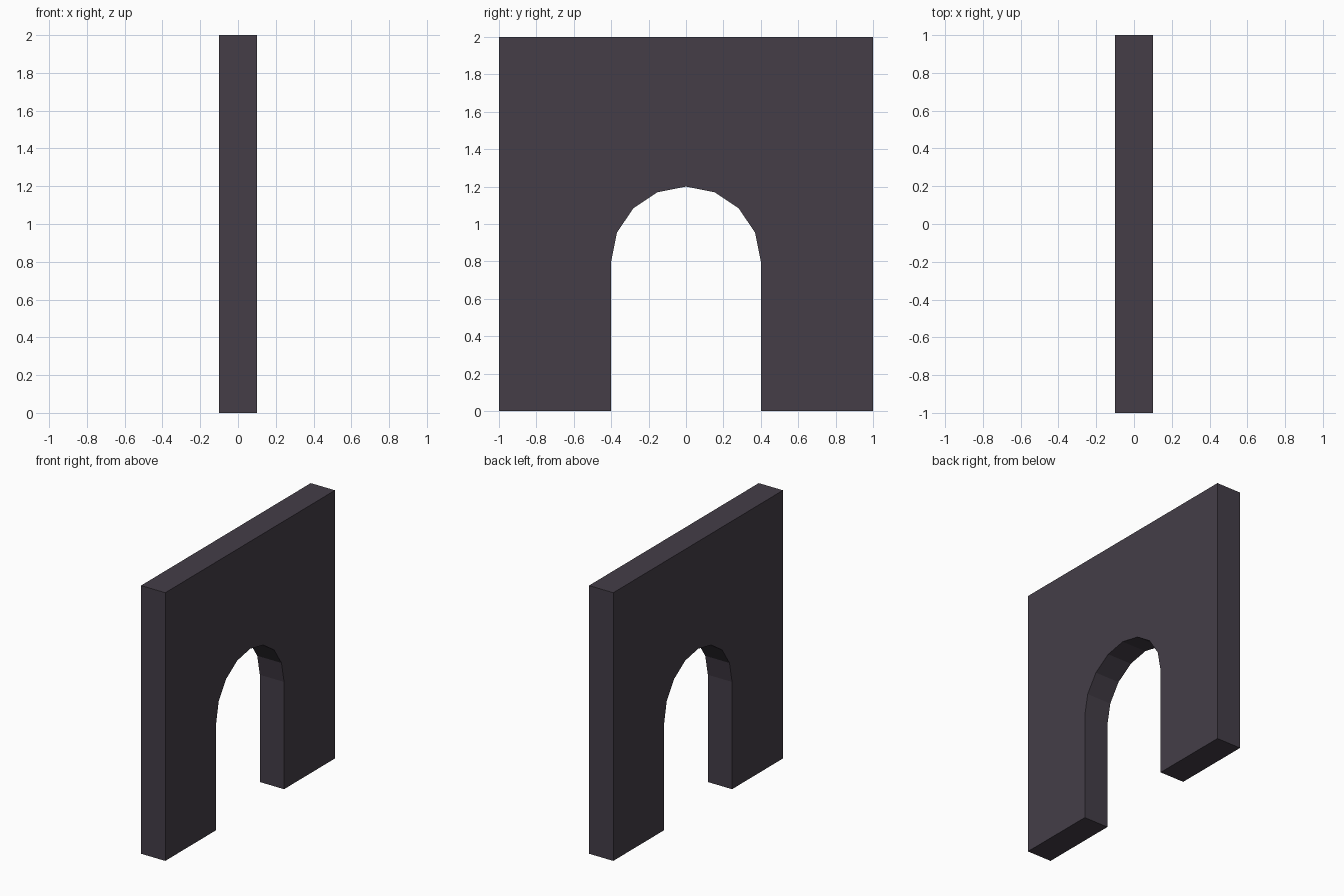
import bpy, bmesh, math

if "Cube" in bpy.data.objects:
    bpy.data.objects.remove(bpy.data.objects["Cube"])

HALF_THICK, HALF_WIDTH, HEIGHT = 0.1, 1.0, 2.0
RADIUS, SPRING, SEGMENTS = 0.4, 0.8, 8

# Wall outline in (y, z): outer rectangle with a round-topped doorway
arch = [(RADIUS * math.cos(math.pi * i / SEGMENTS),
         SPRING + RADIUS * math.sin(math.pi * i / SEGMENTS))
        for i in range(SEGMENTS + 1)]
outline = ([(-HALF_WIDTH, 0), (-RADIUS, 0)] + arch[::-1] +
           [(RADIUS, 0), (HALF_WIDTH, 0), (HALF_WIDTH, HEIGHT), (-HALF_WIDTH, HEIGHT)])

# Extrude the outline through the wall thickness
bm = bmesh.new()
face = bm.faces.new([bm.verts.new((-HALF_THICK, y, z)) for y, z in outline])
ext = bmesh.ops.extrude_face_region(bm, geom=[face], use_keep_orig=True)
verts = [v for v in ext["geom"] if isinstance(v, bmesh.types.BMVert)]
bmesh.ops.translate(bm, verts=verts, vec=(2 * HALF_THICK, 0, 0))
bmesh.ops.recalc_face_normals(bm, faces=bm.faces)

mesh = bpy.data.meshes.new("arched_wall")
bm.to_mesh(mesh)
bm.free()

# Dark stone colour
mat = bpy.data.materials.new("dark purple grey")
mat.diffuse_color = (0.058, 0.048, 0.064, 1)
mat.use_nodes = True
mat.node_tree.nodes["Principled BSDF"].inputs["Base Color"].default_value = mat.diffuse_color
mesh.materials.append(mat)

wall = bpy.data.objects.new("arched_wall", mesh)
bpy.context.collection.objects.link(wall)
